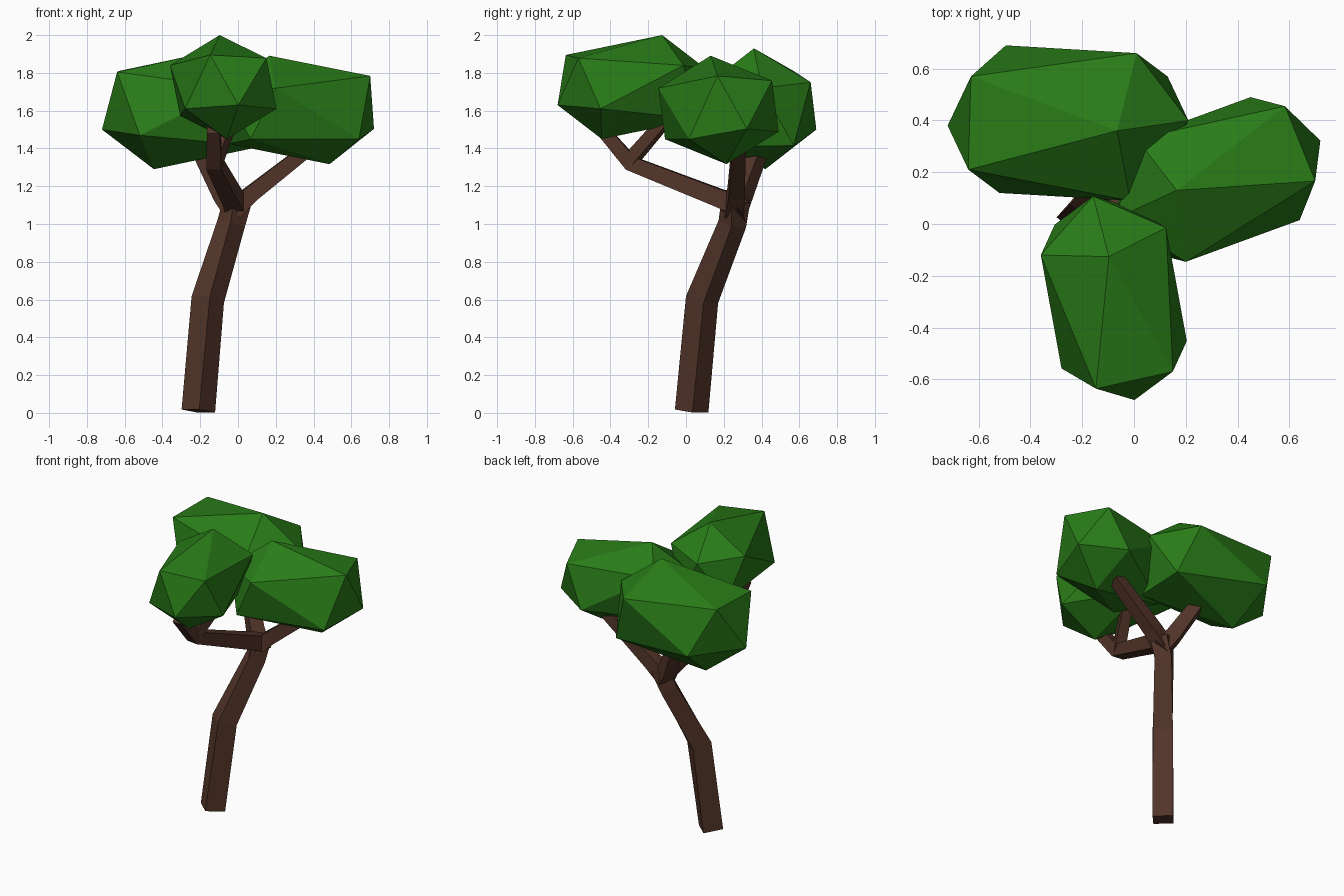
import bpy, bmesh
from mathutils import Vector

if "Cube" in bpy.data.objects:
    bpy.data.objects.remove(bpy.data.objects["Cube"])


def material(name, rgb):
    m = bpy.data.materials.new(name)
    m.diffuse_color = (*rgb, 1)
    m.use_nodes = True
    m.node_tree.nodes["Principled BSDF"].inputs["Base Color"].default_value = m.diffuse_color
    return m


BARK = material("bark", (0.085, 0.035, 0.022))
LEAF = material("leaves", (0.022, 0.2, 0.009))


def finish(bm, name, mat):
    bmesh.ops.recalc_face_normals(bm, faces=bm.faces)
    mesh = bpy.data.meshes.new(name)
    bm.to_mesh(mesh)
    bm.free()
    mesh.materials.append(mat)
    bpy.context.collection.objects.link(bpy.data.objects.new(name, mesh))


def limb(name, path):
    """Square section swept along (x, y, z, half_width) points."""
    bm = bmesh.new()
    pts = [Vector(p[:3]) for p in path]
    rings = []
    for i, p in enumerate(pts):
        t = Vector()
        if i > 0:
            t += (p - pts[i - 1]).normalized()
        if i < len(pts) - 1:
            t += (pts[i + 1] - p).normalized()
        t.normalize()
        u = t.cross(Vector((0, 0, 1))).normalized()
        v = u.cross(t)
        h = path[i][3]
        rings.append([bm.verts.new(p + h * (a * u + b * v))
                      for a, b in ((1, 1), (-1, 1), (-1, -1), (1, -1))])
    for r, s in zip(rings, rings[1:]):
        for k in range(4):
            n = (k + 1) % 4
            bm.faces.new((r[k], r[n], s[n], s[k]))
    bm.faces.new(rings[0])
    bm.faces.new(rings[-1])
    finish(bm, name, BARK)


def crown(name, centre, half):
    """Stretched 20-sided blob: six corners, mirrored through the centre."""
    bm = bmesh.new()
    c = Vector(centre)
    for offset in half:
        for sign in (1, -1):
            bm.verts.new(c + sign * Vector(offset))
    bmesh.ops.convex_hull(bm, input=bm.verts)
    finish(bm, name, LEAF)


# Bent trunk and its branches
limb("trunk", [(-.21, .03, .01, .063), (-.16, .085, .60, .062),
               (-.037, .245, 1.0, .053), (0, .265, 1.13, .056)])
limb("front_branch", [(-.01, .28, 1.10, .055), (-.03, .17, 1.14, .047),
                      (-.125, -.29, 1.32, .04), (-.13, -.445, 1.50, .034)])
limb("front_twig", [(-.125, -.30, 1.33, .035), (-.04, -.11, 1.55, .03)])
limb("right_branch", [(-.03, .25, 1.07, .05), (.07, .265, 1.16, .043),
                      (.39, .28, 1.41, .036)])
limb("left_branch", [(0, .25, 1.05, .05), (-.07, .29, 1.15, .046),
                     (-.2, .39, 1.40, .037)])

# Leaf crowns: centre, then the top corner and the five around it
crown("back_left_crown", (-.255, .39, 1.61),
      [(.19, -.03, .32), (-.375, .18, .20), (.265, .27, .14),
       (.465, .01, .11), (.24, -.30, .11), (-.385, -.18, .195)])
crown("right_crown", (.325, .172, 1.604),
      [(-.16, -.042, .287), (.258, .283, .155), (.375, -.006, .18),
       (-.125, -.318, .115), (-.395, -.15, .10), (-.315, .157, .155)])
crown("front_crown", (-.078, -.286, 1.725),
      [(-.019, .16, .275), (-.282, .166, .115), (-.069, -.35, .17),
       (.228, -.284, .153), (.202, .272, .115), (-.08, .394, .095)])
